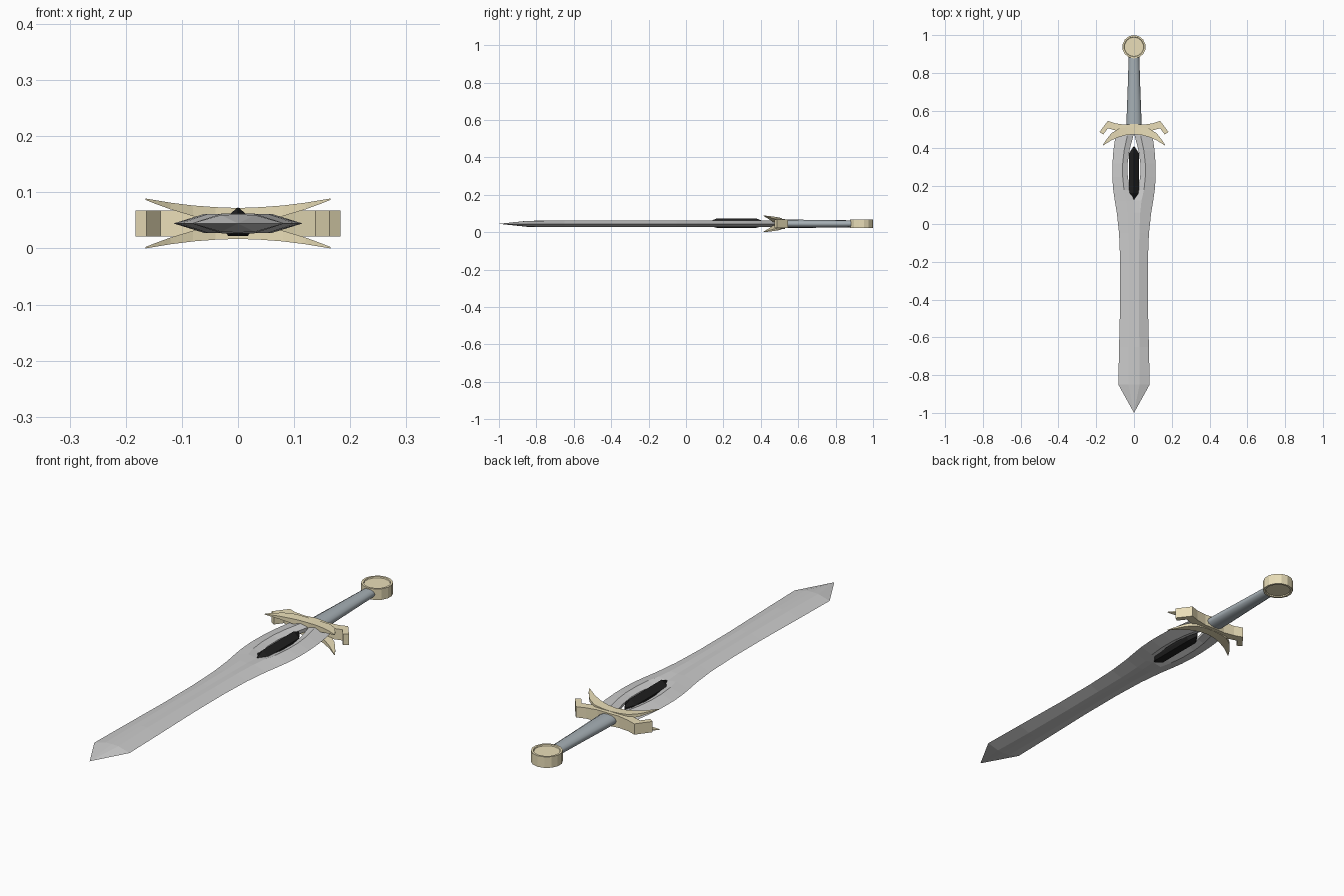
import bpy, bmesh, math
from mathutils import Vector

if "Cube" in bpy.data.objects:
    bpy.data.objects.remove(bpy.data.objects["Cube"])

ZC = 0.0445  # mid-plane height


def material(name, rgb):
    m = bpy.data.materials.new(name)
    m.diffuse_color = (*rgb, 1)
    m.use_nodes = True
    m.node_tree.nodes["Principled BSDF"].inputs["Base Color"].default_value = m.diffuse_color
    return m


GOLD = material("gold", (0.82, 0.73, 0.48))
GRIP = material("grip_slate", (0.38, 0.43, 0.46))
BLACK = material("black_stone", (0.015, 0.015, 0.015))
STEEL = material("steel", (0.66, 0.66, 0.66))


def finish(bm, name, mat):
    bmesh.ops.remove_doubles(bm, verts=bm.verts[:], dist=1e-5)
    bmesh.ops.dissolve_degenerate(bm, edges=bm.edges[:], dist=1e-6)
    bmesh.ops.recalc_face_normals(bm, faces=bm.faces[:])
    me = bpy.data.meshes.new(name)
    bm.to_mesh(me)
    bm.free()
    me.materials.append(mat)
    ob = bpy.data.objects.new(name, me)
    bpy.context.collection.objects.link(ob)
    return ob


def loft(bm, rings):
    """Skin a row of closed rings and cap both ends."""
    rows = [[bm.verts.new(p) for p in r] for r in rings]
    n = len(rows[0])
    for a, b in zip(rows, rows[1:]):
        for i in range(n):
            j = (i + 1) % n
            bm.faces.new((a[i], a[j], b[j], b[i]))
    bm.faces.new(rows[0])
    bm.faces.new(rows[-1])


def mirror_copy(bm, axis):
    """Add a mirrored copy across x = 0 (axis 0) or the mid-plane (axis 2)."""
    dup = bmesh.ops.duplicate(bm, geom=bm.verts[:] + bm.edges[:] + bm.faces[:])["geom"]
    for v in dup:
        if isinstance(v, bmesh.types.BMVert):
            v.co[axis] = (2 * ZC if axis == 2 else 0) - v.co[axis]


# Blade: y, edge x, ridge x, inner x, ridge half height, inner half height
rows = [
    (-1.0, 0, 0, 0, 0, 0),
    (-0.85, 0.083, 0.030, 0, 0.015, 0.016),
    (-0.65, 0.079, 0.028, 0, 0.018, 0.018),
    (-0.40, 0.073, 0.027, 0, 0.018, 0.017),
    (-0.20, 0.073, 0.027, 0, 0.017, 0.016),
    (-0.05, 0.079, 0.028, 0, 0.017, 0.015),
    (0.06, 0.091, 0.033, 0, 0.017, 0.014),
    (0.125, 0.102, 0.040, 0, 0.017, 0.010),
    (0.18, 0.110, 0.053, 0.021, 0.017, 0.006),
    (0.25, 0.115, 0.060, 0.033, 0.017, 0.006),
    (0.32, 0.114, 0.060, 0.034, 0.017, 0.006),
    (0.39, 0.109, 0.052, 0.024, 0.017, 0.006),
    (0.465, 0.098, 0.036, 0.004, 0.017, 0.008),
    (0.50, 0.090, 0.030, 0, 0.017, 0.010),
]
bm = bmesh.new()
for a, b in zip(rows, rows[1:]):
    def pts(r):
        y, xe, xm, xi, hm, hi = r
        return [Vector((xe, y, ZC)), Vector((xm, y, ZC + hm)),
                Vector((xi, y, ZC + hi)), Vector((xi, y, ZC))]
    pa, pb = pts(a), pts(b)
    for i in range(3 if a[3] + b[3] > 0 else 2):
        quad = []
        for p in (pa[i], pa[i + 1], pb[i + 1], pb[i]):
            if all((p - q).length > 1e-6 for q in quad):
                quad.append(p)
        if len(quad) > 2:
            bm.faces.new([bm.verts.new(p) for p in quad])
mirror_copy(bm, 2)
mirror_copy(bm, 0)
finish(bm, "blade", STEEL)

# Faceted black stone floating in the blade slot
bm = bmesh.new()
stone = []
for y, s, t in ((0.13, 0.04, 0.5), (0.165, 1, 1), (0.375, 1, 1), (0.412, 0.04, 0.5)):
    stone.append([(x * s, y, ZC + z * t) for x, z in
                  ((0, 0.029), (0.026, 0.007), (0.026, -0.008), (0.018, -0.022),
                   (-0.018, -0.022), (-0.026, -0.008), (-0.026, 0.007))])
loft(bm, stone)
finish(bm, "slot_stone", BLACK)

# Guard crossbar with hooked ends: x, front y, back y, half height
bm = bmesh.new()
bar = [(0, 0.475, 0.530, 0.027), (0.05, 0.478, 0.526, 0.025),
       (0.10, 0.496, 0.533, 0.023), (0.138, 0.507, 0.546, 0.023)]
rings = [[(x, f, ZC - h), (x, b, ZC - h), (x, b, ZC + h), (x, f, ZC + h)]
         for x, f, b, h in bar]
h = 0.023
rings.append([(x, y, ZC + s * h) for x, y, s in
              ((0.163, 0.474, -1), (0.183, 0.487, -1), (0.183, 0.487, 1), (0.163, 0.474, 1))])
loft(bm, rings)
mirror_copy(bm, 0)
finish(bm, "guard_crossbar", GOLD)

# Four curved guard prongs: x, front y, back y, low and high offset from mid-plane
bm = bmesh.new()
prong = [(0, 0.474, 0.512, 0, 0.0275), (0.04, 0.471, 0.511, 0.003, 0.029),
         (0.08, 0.460, 0.506, 0.013, 0.032), (0.12, 0.443, 0.480, 0.025, 0.037),
         (0.150, 0.424, 0.442, 0.036, 0.042), (0.165, 0.415, 0.418, 0.042, 0.0445)]
loft(bm, [[(x, f, ZC + lo), (x, b, ZC + lo), (x, b, ZC + hi), (x, f, ZC + hi)]
          for x, f, b, lo, hi in prong])
mirror_copy(bm, 2)
mirror_copy(bm, 0)
finish(bm, "guard_prongs", GOLD)

# Oval tapering grip: y, half width, half height
bm = bmesh.new()
N = 12
loft(bm, [[(w * math.cos(2 * math.pi * i / N), y, ZC + t * math.sin(2 * math.pi * i / N))
           for i in range(N)]
          for y, w, t in ((0.52, 0.040, 0.022), (0.60, 0.038, 0.022), (0.70, 0.034, 0.021),
                          (0.86, 0.029, 0.019), (0.89, 0.028, 0.019))])
grip = finish(bm, "grip", GRIP)
for p in grip.data.polygons:
    p.use_smooth = len(p.vertices) == 4

# Disc pommel with recessed faces: radius, half height
bm = bmesh.new()
N = 14
prof = [(0.051, -0.019), (0.053, -0.0235), (0.062, -0.0235),
        (0.062, 0.0235), (0.053, 0.0235), (0.051, 0.019)]
loft(bm, [[(r * math.sin(2 * math.pi * i / N), 0.938 + r * math.cos(2 * math.pi * i / N), ZC + z)
           for i in range(N)] for r, z in prof])
finish(bm, "pommel", GOLD)
